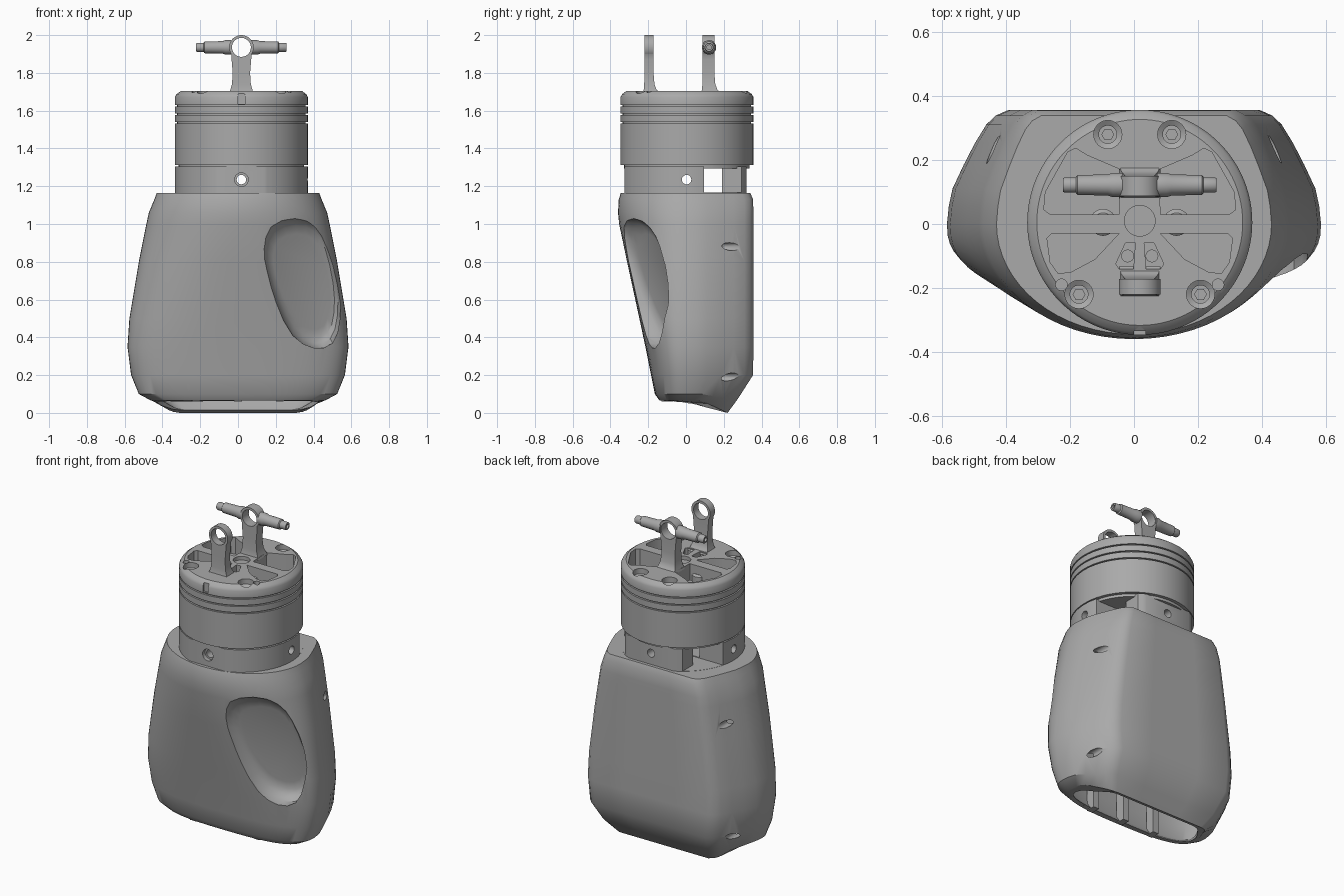
import bpy, bmesh, math
from mathutils import Vector, Matrix

if "Cube" in bpy.data.objects:
    bpy.data.objects.remove(bpy.data.objects["Cube"], do_unlink=True)

grey = bpy.data.materials.new("metal_grey")
grey.use_nodes = True
colour = (0.4, 0.4, 0.4, 1)
grey.diffuse_color = colour
grey.node_tree.nodes["Principled BSDF"].inputs["Base Color"].default_value = colour

CX, CY = 0.018, 0.005   # axis of the round upper parts
R = 0.352


def finish(name, bm):
    bmesh.ops.recalc_face_normals(bm, faces=bm.faces)
    mesh = bpy.data.meshes.new(name)
    bm.to_mesh(mesh)
    bm.free()
    ob = bpy.data.objects.new(name, mesh)
    bpy.context.collection.objects.link(ob)
    mesh.materials.append(grey)
    return ob


def loft(name, rings):
    """Skin a list of equal-length point loops and cap both ends."""
    bm = bmesh.new()
    loops = [[bm.verts.new(p) for p in ring] for ring in rings]
    n = len(loops[0])
    for a, b in zip(loops, loops[1:]):
        for i in range(n):
            j = (i + 1) % n
            bm.faces.new((a[i], a[j], b[j], b[i]))
    bm.faces.new(loops[0])
    bm.faces.new(loops[-1])
    return finish(name, bm)


def circle(r, n=64):
    return [(r * math.cos(2 * math.pi * i / n), r * math.sin(2 * math.pi * i / n)) for i in range(n)]


def turned(name, profile, centre=(CX, CY, 0), axis='Z', n=96):
    """Stack circles (radius, height) along an axis."""
    turn = {'Z': Matrix(), 'X': Matrix.Rotation(math.pi / 2, 4, 'Y'),
            'Y': Matrix.Rotation(-math.pi / 2, 4, 'X')}[axis]
    c = Vector(centre)
    return loft(name, [[c + turn @ Vector((x, y, h)) for x, y in circle(r, n)] for r, h in profile])


def prism(name, outline, z0, z1):
    return loft(name, [[(x, y, z) for x, y in outline] for z in (z0, z1)])


def box(name, x0, x1, y0, y1, z0, z1):
    return prism(name, [(x0, y0), (x1, y0), (x1, y1), (x0, y1)], z0, z1)


def boolean(ob, cutter, kind='DIFFERENCE'):
    mod = ob.modifiers.new("cut", 'BOOLEAN')
    mod.operation, mod.object, mod.solver = kind, cutter, 'EXACT'
    with bpy.context.temp_override(object=ob, active_object=ob):
        bpy.ops.object.modifier_apply(modifier=mod.name)
    bpy.data.objects.remove(cutter, do_unlink=True)


# Body shell: bowed front half and chamfered flat back half
BODY = [  # height, half width, front, back, roundness, drop of rear lip
    (.065, .46, -.14, .22, 2.8, .065), (.10, .525, -.165, .275, 2.7, .025),
    (.20, .566, -.185, .355, 2.6, 0), (.35, .585, -.215, .357, 2.6, 0),
    (.50, .575, -.247, .357, 2.5, 0), (.80, .525, -.312, .357, 2.2, 0),
    (1.0, .485, -.354, .357, 2, 0), (1.06, .472, -.36, .357, 2, 0),
    (1.13, .443, -.356, .355, 2, 0), (1.165, .43, -.345, .34, 2, 0)]
BACK = [(.99, .16), (.97, .31), (.91, .52), (.85, .71), (.79, .87), (.74, .95), (.67, 1), (.3, 1)]


def body_ring(z, w, f, b, n, drop, inset=0):
    w, f, b = w - inset, f + inset, b - inset
    pts = []
    for i in range(33):
        a = math.pi * i / 32
        c, s = math.cos(a), max(math.sin(a), 0)
        pts.append((-math.copysign(abs(c) ** (2 / n), c) * w, f * s ** (2 / n)))
    side = [(w * u, b * v) for u, v in BACK]
    pts += side + [(-x, y) for x, y in reversed(side)]
    return [(x, y, z - drop * min(1, max(0, (y - .08) / .14))) for x, y in pts]


def thumb_cutter(name, push, grow):
    """Egg-shaped scoop on the left of the front, floor tilted with the surface."""
    corners = [(.125, .88), (.165, 1.0), (.30, 1.045), (.42, 1.01), (.485, .90), (.535, .68),
               (.54, .50), (.50, .37), (.40, .345), (.29, .41), (.20, .58), (.145, .75)]
    egg = []
    for i in range(len(corners)):   # smooth the outline
        p = [Vector(corners[(i + k) % len(corners)]) for k in (-1, 0, 1, 2)]
        egg += [p[1], (p[1] + p[2]) * .5625 - (p[0] + p[3]) * .0625]
    mid = Vector((.34, .70))
    rings = []
    for scale, lift in ((.72, 0), (.84, .008), (.93, .03), (1, .075), (1.02, .7)):
        ring = []
        for p in egg:
            q = mid + (p - mid) * scale * grow
            floor = -.262 + .5 * (q.x - .15) - .2 * (q.y - .8)
            ring.append((q.x, floor + push - lift, q.y))
        rings.append(ring)
    return loft(name, rings)


body = loft("body_shell", [body_ring(*r) for r in BODY])
boolean(body, thumb_cutter("scoop_cutter", 0, 1))
inner = [body_ring(*r, inset=.035) for r in BODY[:-2]]
cavity = loft("cavity_cutter", [[(x, y, -.1) for x, y, z in inner[0]]] + inner)
boolean(cavity, thumb_cutter("scoop_wall", .03, 1.1))
boolean(body, cavity)
for s in (-1, 1):
    for x, z in ((.44, .88), (.485, .19)):
        boolean(body, turned("screw_hole", [(.021, .1), (.021, .5)], (s * x, 0, z), 'Y', 24))

# Ribs inside the open bottom
ribs = [box("bottom_rib", x - .02, x + .02, -.13, -.07, .06, .30) for x in (-.22, 0, .22)]

# Collar: open ring with flat front, separate rear block
collar = turned("collar", [(R, 1.15), (R, 1.305)])
boolean(collar, turned("bore", [(.2, 1.17), (.2, 1.4)]))
boolean(collar, box("front_flat", -.5, .5, -.5, -.325, 1, 1.5))
boolean(collar, box("rear_flat", -.5, .5, .32, .5, 1, 1.5))
boolean(collar, box("side_gap", -.5, .5, .095, .19, 1.166, 1.5))
for s in (-1, 1):
    boolean(collar, box("rear_gap", CX + s * .2, CX + s * .5, .18, .5, 1.166, 1.5))
boolean(collar, turned("cross_hole_x", [(.025, -.5), (.025, .5)], (CX, .003, 1.235), 'X', 32))
boolean(collar, turned("cross_hole_y", [(.025, -.5), (.025, .5)], (CX, 0, 1.235), 'Y', 32))
for r, depth in ((.036, .025),):
    boolean(collar, turned("front_bore", [(r, -.5), (r, -.325 + depth)], (CX, 0, 1.235), 'Y', 32))

# Round head with grooves and chamfered crown
head_profile = [(R - .02, 1.295), (R - .02, 1.312), (R, 1.312)]
for z in (1.535, 1.58, 1.625):
    head_profile += [(R, z - .004), (R - .012, z - .004), (R - .012, z + .004), (R, z + .004)]
head_profile += [(R, 1.672), (R - .008, 1.687), (R - .03, 1.703)]
head = turned("piston_head", head_profile)
boolean(head, box("crown_notch", CX - .018, CX + .018, -.4, -.335, 1.635, 1.8))

UPPER = [(.065, .03), (.28, .03), (.30, .045), (.295, .10), (.225, .225), (.20, .237), (.165, .215), (.06, .17)]
LOWER = [(.065, -.03), (.275, -.03), (.29, -.045), (.28, -.12), (.255, -.155), (.215, -.15), (.14, -.11)]
MIDDLE = [(.014, -.06), (.045, -.06), (.075, -.125), (.065, -.14), (.02, -.14)]
for s in (-1, 1):
    for shape in (UPPER, LOWER, MIDDLE):
        boolean(head, prism("pocket", [(CX + s * x, y) for x, y in shape], 1.60, 1.8))
    for x, y in ((.10, .28), (.19, -.22)):
        boolean(head, turned("counterbore", [(.028, 1.62), (.028, 1.66), (.044, 1.67), (.044, 1.8)],
                             (CX + s * x, y, 0), n=32))
        turned("bolt", [(.02, 1.61), (.02, 1.655)], (CX + s * x, y, 0), n=6)
    boolean(head, turned("dowel_hole", [(.018, 1.62), (.018, 1.8)], (CX + s * .245, -.19, 0), n=24))
    turned("pocket_bolt", [(.042, 1.55), (.042, 1.64), (.03, 1.65)], (CX + s * .115, .005, 0), n=32)
    turned("small_bolt", [(.02, 1.55), (.02, 1.63)], (CX + s * .038, -.10, 0), n=24)
boolean(head, turned("centre_recess", [(.048, 1.68), (.048, 1.8)], (CX, .01, 0), n=48))

# Eye posts: flared stem, ring on top
EYE_Z = 1.935


def eye_post(name, y0, y1, inward):
    rings = []
    for z, half, flare in ((1.69, .065, .03), (1.712, .058, .012), (1.74, .05, .004),
                           (1.80, .046, 0), (1.87, .052, 0), (EYE_Z, .056, 0)):
        a = y0 - flare * (inward < 0) - flare * .3
        b = y1 + flare * (inward > 0) + flare * .3
        rings.append([(CX + u * half, v, z) for u, v in ((-1, a), (1, a), (1, b), (-1, b))])
    post = loft(name, rings)
    boolean(post, turned("eye", [(.065, y0), (.065, y1)], (CX, 0, EYE_Z), 'Y', 48), 'UNION')
    boolean(post, turned("eye_hole", [(.05, y0 - .2), (.05, y1 + .2)], (CX, 0, EYE_Z), 'Y', 48))
    return post


eye_post("front_eye_post", -.22, -.172, 1)
eye_post("rear_eye_post", .088, .15, 1)

# Cross pin in two halves, one on each side of the rear eye
for side, s in (("right", -1), ("left", 1)):
    pin = turned(side + "_cross_pin", [(.038, s * .054), (.038, s * .085), (.033, s * .10), (.031, s * .195),
                                       (.024, s * .20), (.024, s * .234), (.021, s * .24)],
                 (CX, .122, EYE_Z), 'X', 32)
    boolean(pin, turned("pin_bore", [(.012, s * .18), (.012, s * .3)], (CX, .122, EYE_Z), 'X', 24))

# Shading
for ob in bpy.context.collection.objects:
    if ob.type == 'MESH' and grey.name in ob.data.materials:
        bpy.ops.object.select_all(action='DESELECT')
        ob.select_set(True)
        bpy.context.view_layer.objects.active = ob
        bpy.ops.object.shade_smooth_by_angle(angle=math.radians(32))
